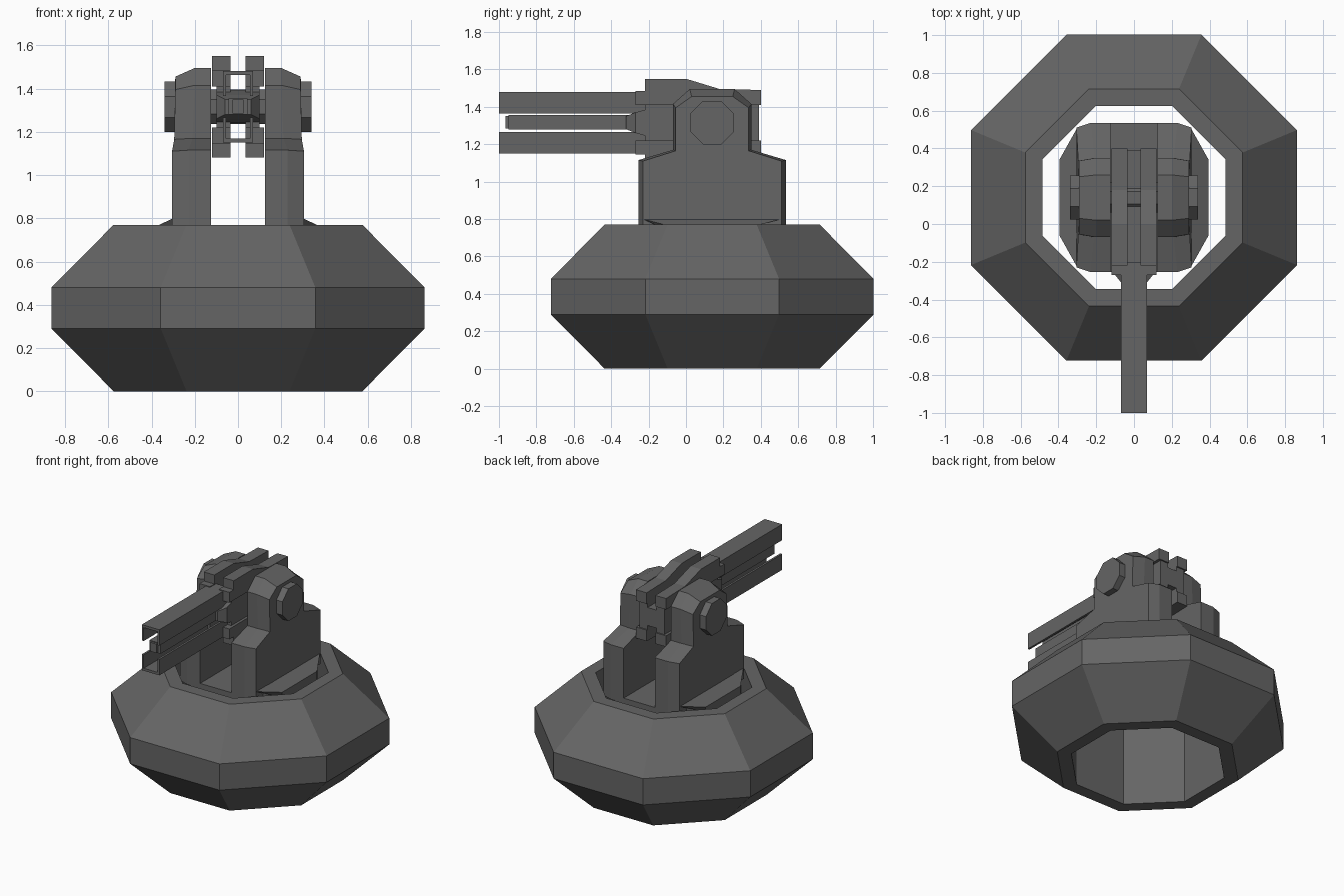
import bpy, bmesh, math

cube = bpy.data.objects.get("Cube")
if cube:
    bpy.data.objects.remove(cube, do_unlink=True)

CY = 0.14   # turret axis
CZ = 1.315  # gun axis height

metal = bpy.data.materials.new("dark_grey_metal")
metal.use_nodes = True
metal.diffuse_color = (0.13, 0.13, 0.13, 1)
metal.node_tree.nodes["Principled BSDF"].inputs["Base Color"].default_value = (0.13, 0.13, 0.13, 1)


def loft(name, loops, closed=False, mirror=""):
    """Skin a series of equal point loops; cap the ends unless closed."""
    bm = bmesh.new()
    rows = [[bm.verts.new(p) for p in loop] for loop in loops]
    n = len(rows[0])
    pairs = list(zip(rows, rows[1:]))
    if closed:
        pairs.append((rows[-1], rows[0]))
    else:
        bm.faces.new(rows[0])
        bm.faces.new(rows[-1])
    for a, b in pairs:
        for i in range(n):
            j = (i + 1) % n
            bm.faces.new((a[i], a[j], b[j], b[i]))
    bmesh.ops.recalc_face_normals(bm, faces=bm.faces)
    mesh = bpy.data.meshes.new(name)
    bm.to_mesh(mesh)
    bm.free()
    obj = bpy.data.objects.new(name, mesh)
    bpy.context.collection.objects.link(obj)
    mesh.materials.append(metal)
    if mirror:
        centre = bpy.data.objects.get("mirror_centre")
        if not centre:
            centre = bpy.data.objects.new("mirror_centre", None)
            centre.location = (0, 0, CZ)
            centre.hide_render = True
            bpy.context.collection.objects.link(centre)
        mod = obj.modifiers.new("Mirror", 'MIRROR')
        mod.use_axis = ["x" in mirror, False, "z" in mirror]
        mod.mirror_object = centre
        mod.use_mirror_merge = False
    return obj


def rect_y(y, x0, x1, z0, z1):
    return [(x0, y, z0), (x1, y, z0), (x1, y, z1), (x0, y, z1)]


def box(name, x, y, z, mirror=""):
    return loft(name, [rect_y(v, *x, *z) for v in y], mirror=mirror)


def octagon(apothem):
    r = apothem / math.cos(math.pi / 8)
    return [(r * math.cos(math.pi / 8 + i * math.pi / 4),
             r * math.sin(math.pi / 8 + i * math.pi / 4)) for i in range(8)]


# Octagonal base ring with a vertical-walled hole
ring = [(0.485, 0), (0.575, 0), (0.863, 0.29), (0.863, 0.48), (0.575, 0.77), (0.485, 0.77)]
loft("base_ring", [[(x, y + CY, z) for x, y in octagon(a)] for a, z in ring], closed=True)

# Turntable floor
floor = [(0.395, 0.2), (0.2, 0.395), (-0.2, 0.395), (-0.395, 0.2),
         (-0.395, -0.2), (-0.2, -0.395), (0.2, -0.395), (0.395, -0.2)]
loft("turntable", [[(x, y + CY, z) for x, y in floor] for z in (0.69, 0.755)])

# Sloping foot on the outside of each arm
loft("arm_foot", [[(x, CY + s * d, z) for x, d, z in
                   ((0.15, 0.37, 0.72), (0.395, 0.2, 0.72),
                    (0.395, 0.2, 0.755), (0.3, 0.37, 0.8), (0.15, 0.37, 0.8))]
                  for s in (-1, 1)], mirror="x")


# Support arms: full profile, bevelled towards the outer face
def arm_loop(half):
    right = [(x, CY + d, z) for x, d, z in half]
    left = [(x, CY - d, z) for x, d, z in reversed(half)]
    return right + left


full = [(0.395, 0.72), (0.395, 1.115), (0.21, 1.17), (0.21, 1.415), (0.12, 1.495)]
outer = [(0.305, 0.37, 0.72), (0.305, 0.37, 1.11), (0.295, 0.195, 1.165),
         (0.29, 0.195, 1.395), (0.29, 0.11, 1.455)]
loft("support_arm", [arm_loop([(0.125, d, z) for d, z in full]),
                     arm_loop([(x, d, z) for x, (d, z) in zip((0.23, 0.23, 0.21, 0.2, 0.2), full)]),
                     arm_loop(outer)], mirror="x")

# Octagonal pivot caps
loft("pivot_cap", [[(x, y + CY, z + CZ) for y, z in octagon(0.117)] for x in (0.27, 0.34)], mirror="x")

# Pivot axle through the gun body
loft("pivot_axle", [[(x, y + CY, z + CZ) for y, z in octagon(0.08)] for x in (-0.15, 0.15)])

# Gun housing: four humped lobes around a core
lobe = [(-0.27, 1.41), (-0.27, 1.485), (-0.22, 1.485), (-0.22, 1.55),
        (0, 1.55), (0.18, 1.495), (0.4, 1.49), (0.4, 1.41)]
loft("housing_lobe", [[(x, y, z) for y, z in lobe] for x in (0.035, 0.12)], mirror="xz")
box("housing_web", (0.035, 0.1), (-0.22, 0.39), (1.36, 1.42), mirror="xz")
box("housing_core", (-0.1, 0.1), (-0.22, 0.39), (1.25, 1.38))
loft("housing_nose", [rect_y(-0.2, -0.1, 0.1, 1.24, 1.39), rect_y(-0.27, -0.1, 0.1, 1.26, 1.37),
                      rect_y(-0.32, -0.06, 0.06, 1.28, 1.35)])

# Twin channel rails facing each other, with a rod between them
channel = [(-0.07, 1.365), (-0.07, 1.48), (0.07, 1.48), (0.07, 1.365),
           (0.055, 1.365), (0.055, 1.462), (-0.055, 1.462), (-0.055, 1.365)]
loft("barrel_rail", [[(x, y, z) for x, z in channel] for y in (-1, -0.2)], mirror="z")
box("barrel_rod", (-0.045, 0.045), (-0.95, -0.25), (1.28, 1.355))
box("barrel_rod_tip", (-0.025, 0.025), (-0.965, -0.94), (1.285, 1.35))
